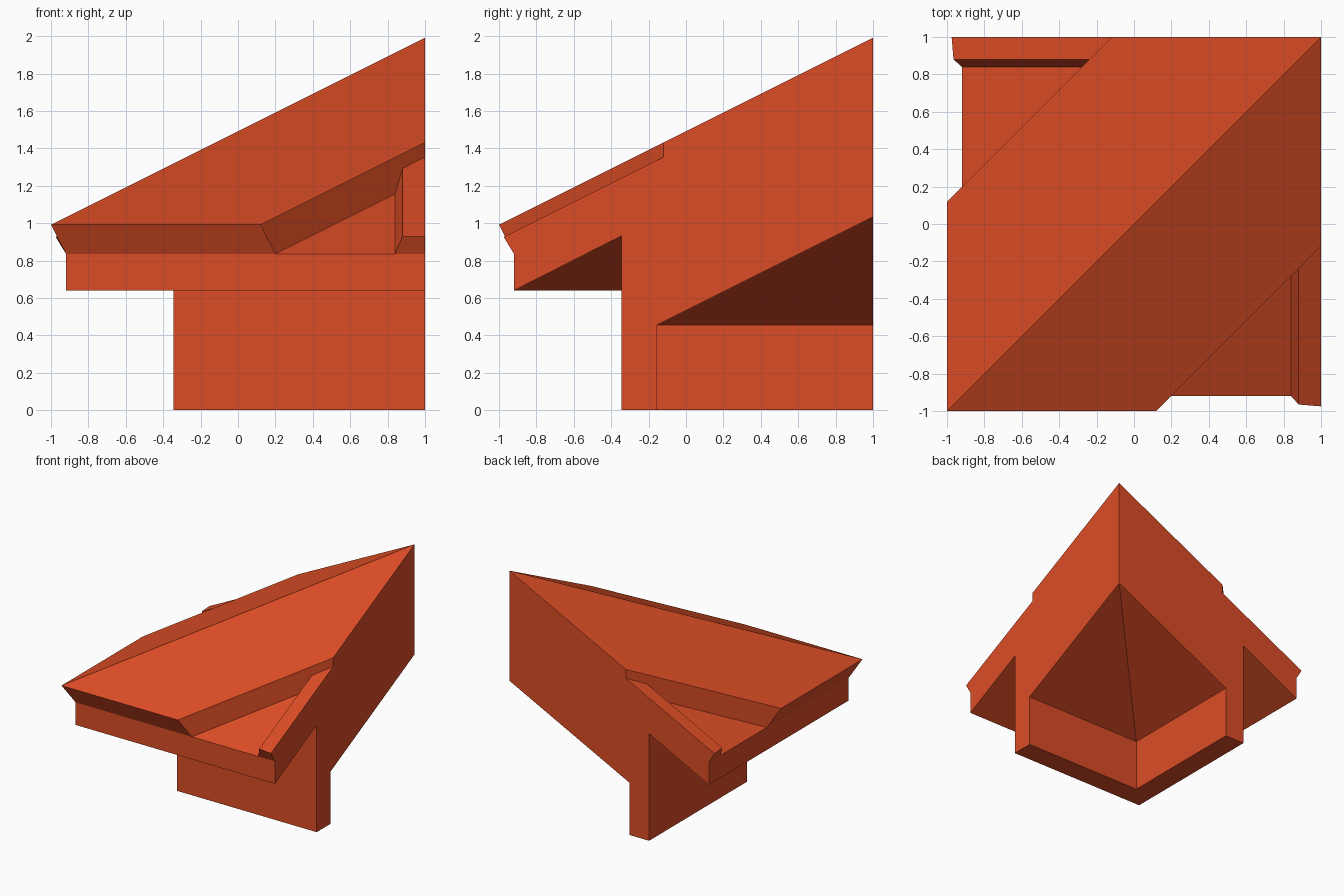
import bpy
import bmesh
from mathutils import Vector

cube = bpy.data.objects.get("Cube")
if cube:
    bpy.data.objects.remove(cube, do_unlink=True)

# Terracotta paint
paint = bpy.data.materials.new("terracotta_red")
paint.use_nodes = True
colour = (0.71, 0.073, 0.019, 1)
paint.diffuse_color = colour
paint.node_tree.nodes["Principled BSDF"].inputs["Base Color"].default_value = colour

HALF = 1.12   # the upper slab ends where |x - y| reaches this
RISE = 0.5    # roof pitch


def finish(bm, name):
    bmesh.ops.remove_doubles(bm, verts=bm.verts, dist=0.0005)
    bmesh.ops.recalc_face_normals(bm, faces=bm.faces)
    mesh = bpy.data.meshes.new(name)
    bm.to_mesh(mesh)
    bm.free()
    mesh.materials.append(paint)
    obj = bpy.data.objects.new(name, mesh)
    bpy.context.collection.objects.link(obj)
    return obj


def loft(bm, rings):
    """Bridge closed rings of equal length and cap both ends."""
    loops = [[bm.verts.new(p) for p in ring] for ring in rings]
    for a, b in zip(loops, loops[1:]):
        for i in range(len(a)):
            j = (i + 1) % len(a)
            bm.faces.new((a[i], a[j], b[j], b[i]))
    bm.faces.new(loops[0])
    bm.faces.new(loops[-1])


def corner_sweep(profile):
    """Carry a (distance, height) profile around the mitred corner."""
    bm = bmesh.new()
    loft(bm, [[(d, 1, z) for d, z in profile],
              [(d, d, z) for d, z in profile],
              [(1, d, z) for d, z in profile]])
    return bm


# Lower roof layer with fascia, soffit, wall and sloping ceiling
body = corner_sweep([(-0.92, 0.64), (-0.92, 0.836), (1, 1.796), (1, 1.033),
                     (-0.155, 0.455), (-0.155, 0), (-0.345, 0), (-0.345, 0.932)])
finish(body, "roof_corner_and_walls")

# Upper slab, trimmed parallel to the hip on both sides
slab = corner_sweep([(-1, 0.992), (1, 1.992), (1, 1.796), (-0.92, 0.836)])
bmesh.ops.remove_doubles(slab, verts=slab.verts, dist=0.0005)
for side in (1, -1):
    normal = Vector((side, -side, 0))
    cut = bmesh.ops.bisect_plane(
        slab, geom=slab.verts[:] + slab.edges[:] + slab.faces[:], dist=0.0001,
        plane_co=normal * HALF / 2, plane_no=normal, clear_outer=True)
    rim = [e for e in cut["geom_cut"] if isinstance(e, bmesh.types.BMEdge)]
    bmesh.ops.edgeloop_fill(slab, edges=rim)
finish(slab, "upper_hip_slab")

# Raised verge strips along the two open edges, running under the slab
front_end = [(0.84, -0.92, 0.836), (0.88, -0.965, 0.93),
             (1, -0.975, 0.927), (1, -0.92, 0.836)]
back_end = []
for x, y, z in front_end:
    end = x - HALF + 0.02
    back_end.append((x, end, z + (end - y) * RISE))
for name, swap in (("front_verge_strip", False), ("left_verge_strip", True)):
    rings = [[(y, x, z) if swap else (x, y, z) for x, y, z in ring]
             for ring in (front_end, back_end)]
    bm = bmesh.new()
    loft(bm, rings)
    finish(bm, "back_verge_strip" if swap else name)
